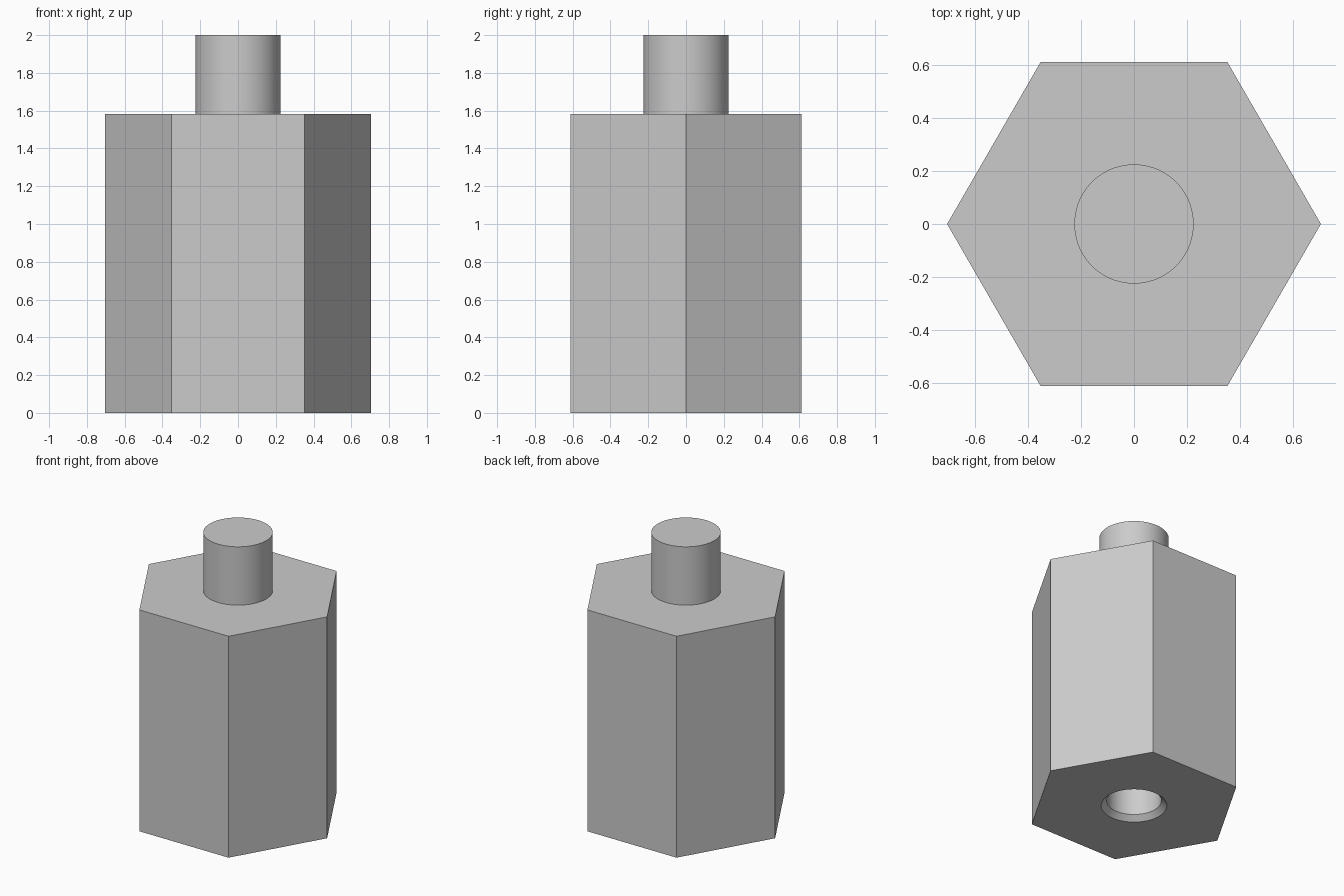
import bpy, bmesh, math

if "Cube" in bpy.data.objects:
    bpy.data.objects.remove(bpy.data.objects["Cube"], do_unlink=True)

SEGMENTS = 72          # multiple of 6, so the hexagon corners fall on vertices
HEX_RADIUS = 0.705
BODY_HEIGHT = 1.583
STUD_RADIUS = 0.225
HOLE_RADIUS = 0.177
CHAMFER = 0.036
HOLE_DEPTH = 0.9

steel = bpy.data.materials.new("plain grey metal")
steel.use_nodes = True
grey = (0.6, 0.6, 0.6, 1)
steel.diffuse_color = grey
steel.node_tree.nodes["Principled BSDF"].inputs["Base Color"].default_value = grey


def circle(radius):
    return lambda angle: radius


def hexagon(angle):
    # distance to the hexagon outline in this direction
    sector = math.pi / 3
    return HEX_RADIUS * math.cos(sector / 2) / math.cos(angle % sector - sector / 2)


def loft(name, sections):
    """Join rings of (outline, height); cap the last ring."""
    bm = bmesh.new()
    rings = []
    for outline, z in sections:
        ring = []
        for i in range(SEGMENTS):
            a = math.tau * i / SEGMENTS
            r = outline(a)
            ring.append(bm.verts.new((r * math.cos(a), r * math.sin(a), z)))
        rings.append(ring)
    for low, high in zip(rings, rings[1:]):
        for i in range(SEGMENTS):
            j = (i + 1) % SEGMENTS
            bm.faces.new((low[i], low[j], high[j], high[i]))
    bm.faces.new(rings[-1])
    # The walls share one consistent winding; match the cap to them
    bmesh.ops.recalc_face_normals(bm, faces=bm.faces)
    mesh = bpy.data.meshes.new(name)
    bm.to_mesh(mesh)
    bm.free()
    mesh.materials.append(steel)
    obj = bpy.data.objects.new(name, mesh)
    bpy.context.collection.objects.link(obj)
    bpy.ops.object.select_all(action='DESELECT')
    obj.select_set(True)
    bpy.context.view_layer.objects.active = obj
    bpy.ops.object.shade_smooth_by_angle(angle=math.radians(30))
    return obj


# Whole spacer in one skin: stud, hex body, chamfered blind hole
loft("hex_spacer_body", [
    (circle(STUD_RADIUS), BODY_HEIGHT),
    (hexagon, BODY_HEIGHT),
    (hexagon, 0),
    (circle(HOLE_RADIUS + CHAMFER), 0),
    (circle(HOLE_RADIUS), CHAMFER),
    (circle(HOLE_RADIUS), HOLE_DEPTH),
])

# Stud standing on the body
loft("top_stud", [
    (circle(STUD_RADIUS), BODY_HEIGHT),
    (circle(STUD_RADIUS), 2),
])
